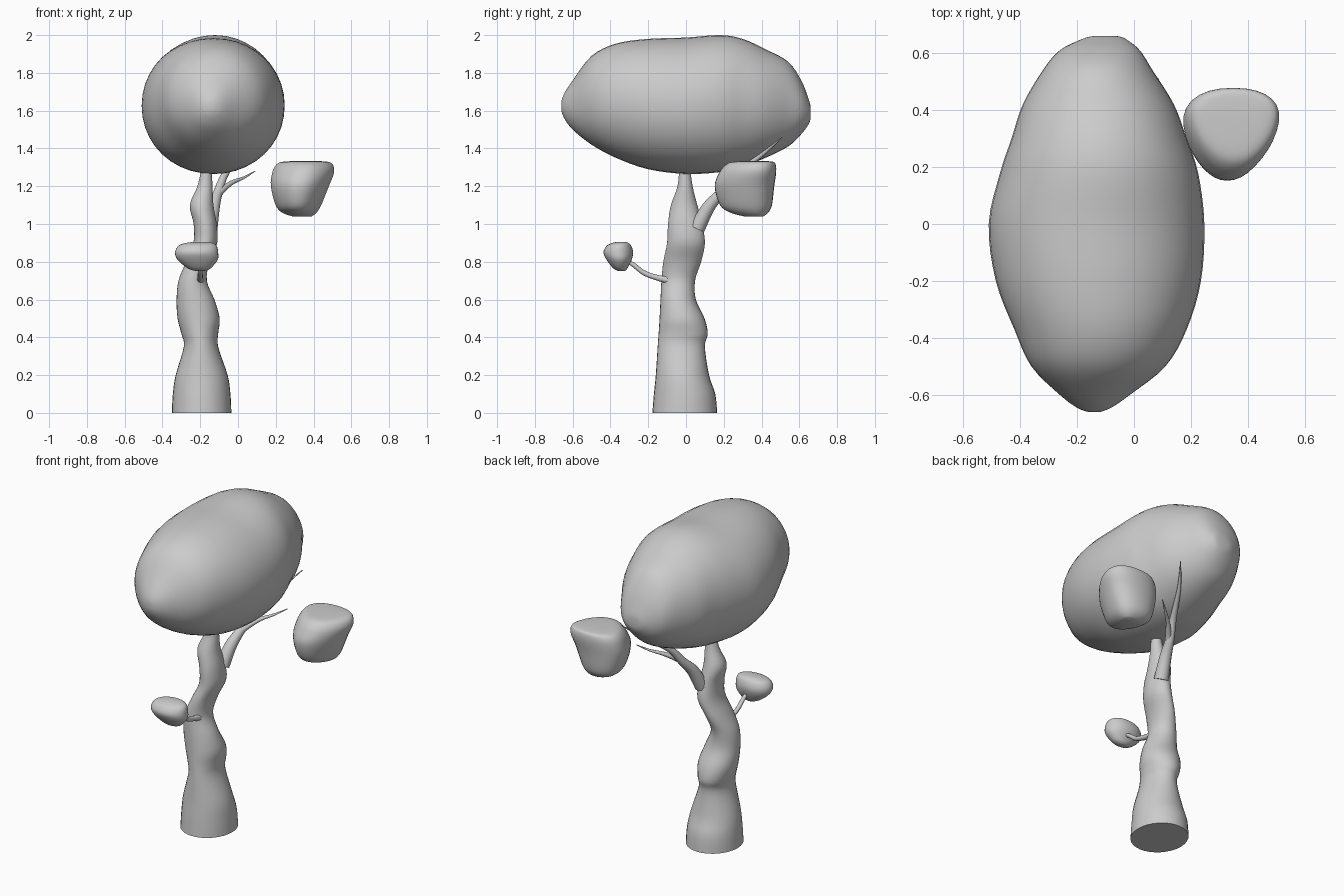
import bpy, bmesh
from math import sin, cos, tau
from mathutils import Vector


def catmull(rows, steps):
    # smooth interpolation through a short list of rows
    out = []
    for i in range(len(rows) - 1):
        p0, p1 = rows[max(i - 1, 0)], rows[i]
        p2, p3 = rows[i + 1], rows[min(i + 2, len(rows) - 1)]
        for s in range(steps):
            t = s / steps
            out.append([0.5 * (2 * b + (c - a) * t + (2 * a - 5 * b + 4 * c - d) * t * t
                               + (3 * b - a - 3 * c + d) * t ** 3)
                        for a, b, c, d in zip(p0, p1, p2, p3)])
    return out + [list(rows[-1])]


def skin(name, rings):
    bm = bmesh.new()
    loops = [[bm.verts.new(p) for p in r] for r in rings]
    n = len(loops[0])
    for a, b in zip(loops, loops[1:]):
        for i in range(n):
            bm.faces.new((a[i], a[(i + 1) % n], b[(i + 1) % n], b[i]))
    bm.faces.new(loops[0][::-1])
    bm.faces.new(loops[-1])
    bmesh.ops.recalc_face_normals(bm, faces=bm.faces)
    me = bpy.data.meshes.new(name)
    bm.to_mesh(me)
    bm.free()
    ob = bpy.data.objects.new(name, me)
    bpy.context.collection.objects.link(ob)
    bpy.ops.object.select_all(action='DESELECT')
    ob.select_set(True)
    bpy.context.view_layer.objects.active = ob
    bpy.ops.object.shade_smooth_by_angle(angle=0.9)
    return ob


def loft(name, rows, along_y=False, power=2.0, taper=0.0, n=32, steps=4):
    # rows: station, then min/max of the two cross-section axes
    rings = []
    for s, a0, a1, b0, b1 in catmull(rows, steps):
        ring = []
        for i in range(n):
            c, d = cos(tau * i / n), sin(tau * i / n)
            u = abs(c) ** (2 / power) * (1 if c > 0 else -1)
            v = abs(d) ** (2 / power) * (1 if d > 0 else -1)
            u *= 1 + taper * v - taper * taper * 0.5
            a, b = (a0 + a1 + u * (a1 - a0)) / 2, (b0 + b1 + v * (b1 - b0)) / 2
            ring.append((a, s, b) if along_y else (a, b, s))
        rings.append(ring)
    return skin(name, rings)


def branch(name, pts, n=12):
    # pts: x, y, z, radius
    path = catmull(pts, 5)
    rings = []
    for i, p in enumerate(path):
        q0, q1 = path[max(i - 1, 0)], path[min(i + 1, len(path) - 1)]
        t = (Vector(q1[:3]) - Vector(q0[:3])).normalized()
        u = t.cross(Vector((1, 0, 0))).normalized()
        v = t.cross(u)
        rings.append([Vector(p[:3]) + p[3] * (u * cos(tau * k / n) + v * sin(tau * k / n))
                      for k in range(n)])
    return skin(name, rings)


# wavy trunk
loft("trunk", [
    (0.00, -.35, -.035, -.178, .165), (0.10, -.345, -.04, -.17, .155),
    (0.20, -.33, -.055, -.16, .122), (0.35, -.287, -.105, -.15, .10),
    (0.42, -.30, -.105, -.145, .115), (0.50, -.32, -.097, -.14, .098),
    (0.60, -.325, -.125, -.135, .052), (0.70, -.315, -.165, -.13, .048),
    (0.80, -.275, -.15, -.12, .08), (0.90, -.236, -.11, -.10, .10),
    (1.00, -.235, -.113, -.095, .085), (1.10, -.255, -.13, -.08, .06),
    (1.20, -.215, -.135, -.045, .035), (1.31, -.19, -.14, -.035, .02)])

# big canopy, built from front to back
loft("canopy", [
    (-.66, -.16, -.12, 1.60, 1.65), (-.645, -.20, -.08, 1.56, 1.69),
    (-.60, -.26, -.015, 1.50, 1.76), (-.50, -.36, .11, 1.42, 1.89),
    (-.37, -.42, .185, 1.35, 1.955), (-.20, -.485, .235, 1.29, 1.98),
    (0.0, -.51, .247, 1.265, 1.987), (.18, -.47, .225, 1.275, 2.0),
    (.30, -.43, .185, 1.305, 1.98), (.42, -.39, .14, 1.35, 1.925),
    (.54, -.32, .065, 1.41, 1.86), (.61, -.26, .02, 1.475, 1.76),
    (.65, -.18, -.03, 1.53, 1.66), (.66, -.14, -.06, 1.56, 1.62)],
    along_y=True, power=2.05, n=40)

# rounded wedge of leaves floating on the right
loft("right_leaf_clump", [
    (1.04, .29, .39, .31, .41), (1.06, .235, .415, .235, .435),
    (1.10, .20, .44, .18, .455), (1.20, .175, .48, .152, .467),
    (1.27, .182, .507, .175, .477), (1.31, .20, .503, .205, .476),
    (1.328, .23, .48, .24, .465), (1.333, .29, .43, .30, .43)],
    power=2.2, taper=0.28)

# small leaf clump at the front
loft("front_leaf_clump", [
    (.75, -.22, -.18, -.355, -.325), (.765, -.265, -.145, -.385, -.31),
    (.81, -.32, -.108, -.42, -.288), (.85, -.333, -.105, -.437, -.28),
    (.885, -.315, -.113, -.42, -.29), (.90, -.275, -.135, -.39, -.305),
    (.906, -.23, -.17, -.36, -.325)], power=2.1)

# branches
branch("front_branch", [
    (-.20, -.08, .70, .02), (-.20, -.15, .715, .015), (-.20, -.22, .74, .013),
    (-.20, -.28, .785, .012), (-.20, -.34, .82, .008)])
branch("back_branch", [
    (-.15, .06, .98, .042), (-.13, .12, 1.09, .034), (-.105, .19, 1.17, .025),
    (-.07, .26, 1.26, .019), (.005, .40, 1.365, .011), (.086, .51, 1.46, .002)])
branch("back_twig", [
    (-.12, .16, 1.14, .022), (-.085, .20, 1.18, .018), (-.03, .26, 1.22, .012),
    (.03, .31, 1.245, .007), (.09, .355, 1.28, .002)])
